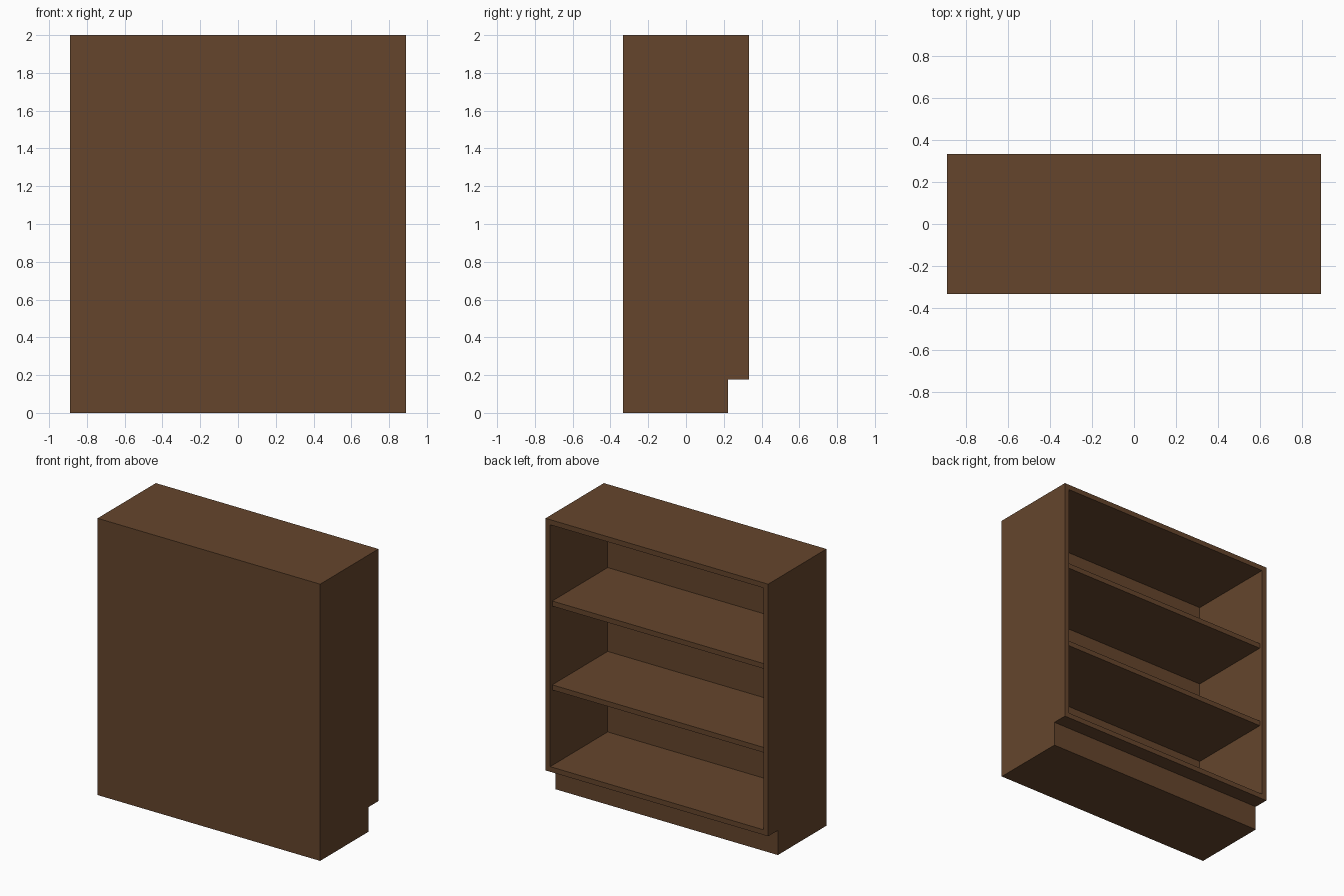
import bpy
import bmesh
from mathutils import Vector

if "Cube" in bpy.data.objects:
    bpy.data.objects.remove(bpy.data.objects["Cube"], do_unlink=True)

W, D, H = 1.78, 0.666, 2.0      # overall size
WALL, PANEL = 0.037, 0.009      # board and thin panel thickness
KICK_H, KICK_D = 0.178, 0.111   # toe-kick recess
SETBACK = 0.024                 # shelf edge behind the opening

wood = bpy.data.materials.new("brown wood")
wood.use_nodes = True
colour = (0.130, 0.0595, 0.0252, 1.0)
wood.diffuse_color = colour
bsdf = wood.node_tree.nodes["Principled BSDF"]
bsdf.inputs["Base Color"].default_value = colour
bsdf.inputs["Roughness"].default_value = 0.8


def finish(name, bm):
    bmesh.ops.recalc_face_normals(bm, faces=bm.faces[:])
    mesh = bpy.data.meshes.new(name)
    bm.to_mesh(mesh)
    bm.free()
    mesh.materials.append(wood)
    obj = bpy.data.objects.new(name, mesh)
    bpy.context.collection.objects.link(obj)
    return obj


# Carcass: notched side profile extruded across the width
profile = [(-D / 2, 0), (D / 2 - KICK_D, 0), (D / 2 - KICK_D, KICK_H),
           (D / 2, KICK_H), (D / 2, H), (-D / 2, H)]
bm = bmesh.new()
side = bm.faces.new([bm.verts.new((-W / 2, y, z)) for y, z in profile])
ext = bmesh.ops.extrude_face_region(bm, geom=[side])
moved = [v for v in ext["geom"] if isinstance(v, bmesh.types.BMVert)]
bmesh.ops.translate(bm, verts=moved, vec=Vector((W, 0, 0)))
bmesh.ops.recalc_face_normals(bm, faces=bm.faces[:])

# Open compartment: inset the open side and push it in to the thin panel
opening = max(bm.faces, key=lambda f: f.calc_center_median().y)
bmesh.ops.inset_region(bm, faces=[opening], thickness=WALL, use_even_offset=True)
hollow = bmesh.ops.extrude_face_region(bm, geom=[opening])
inner = [v for v in hollow["geom"] if isinstance(v, bmesh.types.BMVert)]
bmesh.ops.translate(bm, verts=inner, vec=Vector((0, PANEL - D, 0)))
if opening.is_valid:
    bmesh.ops.delete(bm, geom=[opening], context='FACES_ONLY')
finish("cabinet_carcass", bm)

# Shelves
y0, y1 = -D / 2 + PANEL, D / 2 - SETBACK
for name, top in (("lower_shelf", 0.797), ("upper_shelf", 1.403)):
    bm = bmesh.new()
    bmesh.ops.create_cube(bm, size=1)
    bmesh.ops.scale(bm, verts=bm.verts, vec=(W - 2 * WALL, y1 - y0, WALL))
    bmesh.ops.translate(bm, verts=bm.verts, vec=(0, (y0 + y1) / 2, top - WALL / 2))
    finish(name, bm)
